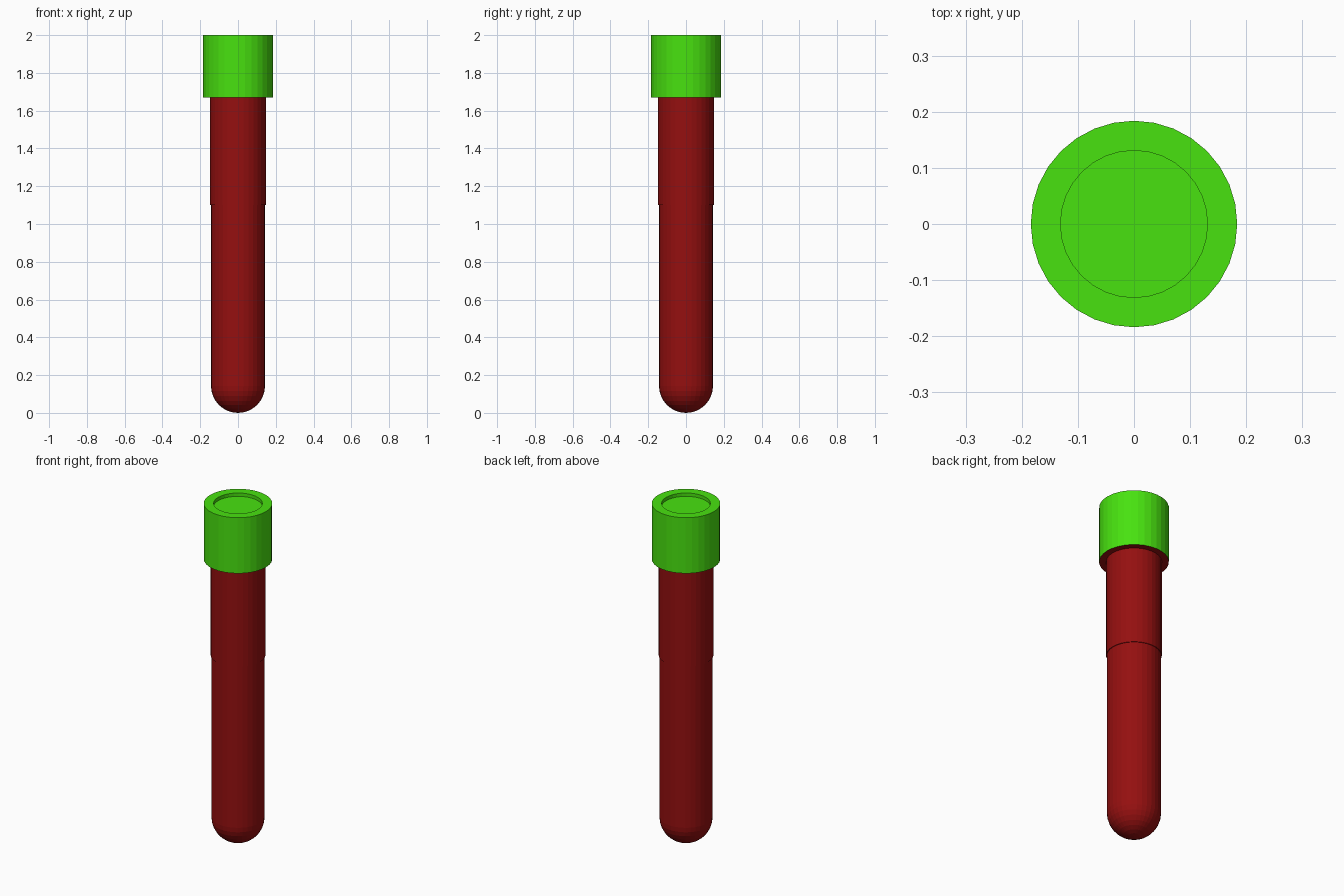
import bpy, math

cube = bpy.data.objects.get("Cube")
if cube:
    bpy.data.objects.remove(cube, do_unlink=True)

SIDES = 32


def material(name, colour):
    mat = bpy.data.materials.new(name)
    mat.use_nodes = True
    mat.diffuse_color = colour
    mat.node_tree.nodes["Principled BSDF"].inputs["Base Color"].default_value = colour
    return mat


def lathe(name, profile, mats):
    """Revolve (radius, height) points around z; radius 0 makes a pole."""
    verts, faces, rings = [], [], []
    for r, z in profile:
        count = SIDES if r > 0 else 1
        rings.append([len(verts) + i for i in range(count)])
        for i in range(count):
            a = math.tau * i / SIDES
            verts.append((r * math.cos(a), r * math.sin(a), z))
    for low, high in zip(rings, rings[1:]):
        for i in range(SIDES):
            j = (i + 1) % SIDES
            quad = [low[i % len(low)], low[j % len(low)],
                    high[j % len(high)], high[i % len(high)]]
            faces.append(list(dict.fromkeys(quad)))
    mesh = bpy.data.meshes.new(name)
    mesh.from_pydata(verts, [], faces)
    mesh.update()
    for mat in mats:
        mesh.materials.append(mat)
    obj = bpy.data.objects.new(name, mesh)
    bpy.context.collection.objects.link(obj)
    return obj


green = material("bright green", (0.065, 0.76, 0.005, 1))
red = material("dark red", (0.3, 0.005, 0.005, 1))

# Tube with a rounded bottom
R = 0.143
STEPS = 8
bowl = [(R * math.sin(t), R - R * math.cos(t))
        for t in (math.pi / 2 * k / STEPS for k in range(STEPS + 1))]
lathe("tube", bowl + [(R, 1.68)], [red])

# Slightly wider upper sleeve
lathe("upper_sleeve", [(R, 1.1), (0.147, 1.1), (0.147, 1.68)], [red])

# Stopper with a shallow recess on top and a red underside
cap = lathe("stopper", [(0, 1.67), (0.184, 1.67), (0.184, 2.0),
                        (0.131, 2.0), (0.131, 1.98), (0, 1.98)], [green, red])
for face in cap.data.polygons:
    if face.normal.z < -0.9:
        face.material_index = 1
